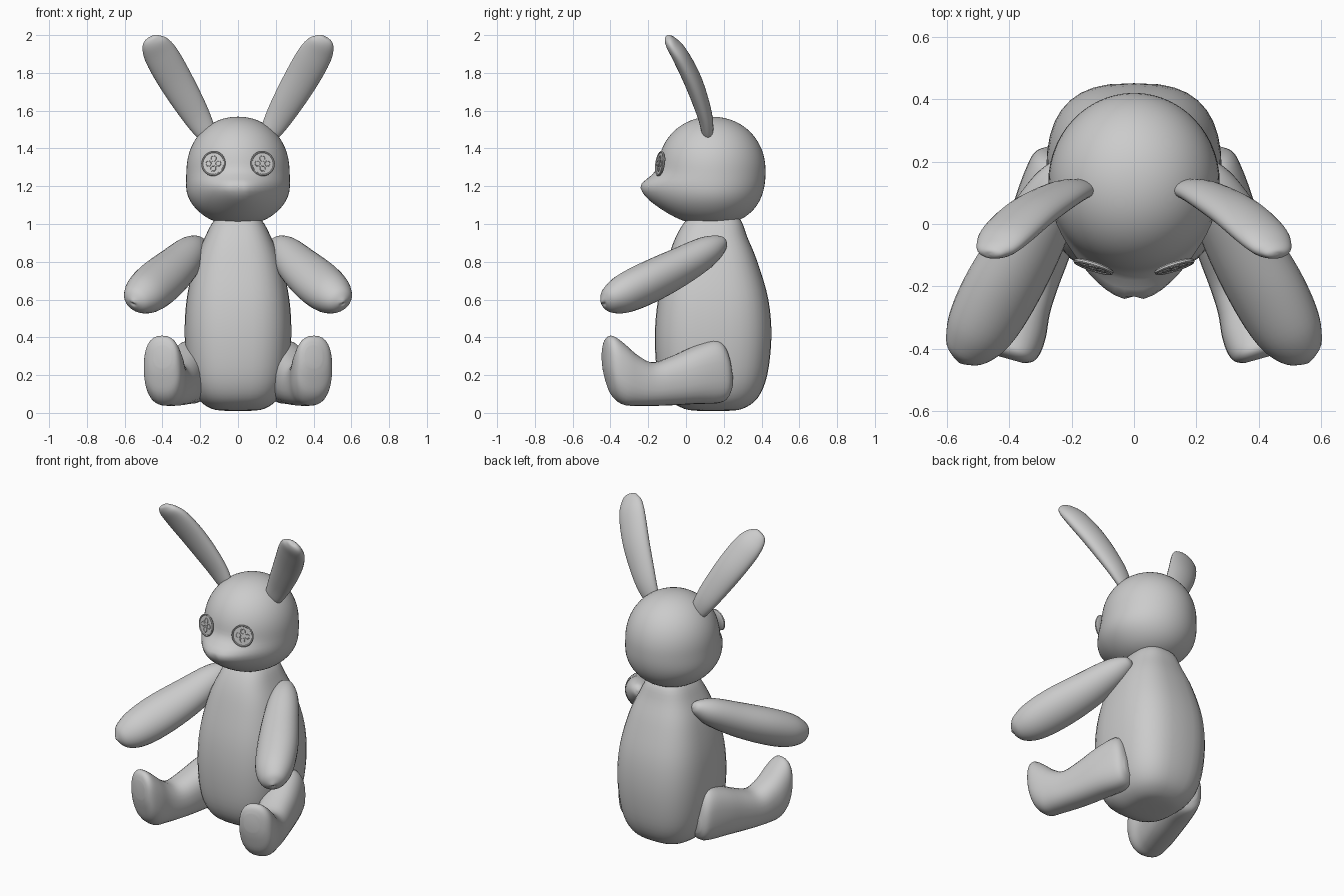
import bpy, bmesh
from math import sin, cos, pi, exp
from mathutils import Vector, Matrix

if "Cube" in bpy.data.objects:
    bpy.data.objects.remove(bpy.data.objects["Cube"])


def finish(name, bm, angle=50):
    bmesh.ops.recalc_face_normals(bm, faces=bm.faces)
    mesh = bpy.data.meshes.new(name)
    bm.to_mesh(mesh)
    bm.free()
    ob = bpy.data.objects.new(name, mesh)
    bpy.context.collection.objects.link(ob)
    bpy.ops.object.select_all(action='DESELECT')
    ob.select_set(True)
    bpy.context.view_layer.objects.active = ob
    bpy.ops.object.shade_smooth_by_angle(angle=angle * pi / 180)
    return ob


def spline(rows, steps):
    """Catmull-Rom interpolation of equal-length rows of numbers."""
    out = []
    for i in range(len(rows) - 1):
        p0, p1 = rows[max(i - 1, 0)], rows[i]
        p2, p3 = rows[i + 1], rows[min(i + 2, len(rows) - 1)]
        for k in range(steps):
            t = k / steps
            out.append([0.5 * (2 * b + (c - a) * t + (2 * a - 5 * b + 4 * c - d) * t * t
                               + (3 * b - a - 3 * c + d) * t ** 3)
                        for a, b, c, d in zip(p0, p1, p2, p3)])
    out.append(list(rows[-1]))
    return out


def loft(name, rings, power=2.0, side=1, n=28):
    """Skin of (super)elliptical rings, each a (centre, u, v) of vectors."""
    bm = bmesh.new()
    loops = []
    for c, u, v in rings:
        loop = []
        for i in range(n):
            a = 2 * pi * i / n
            ca, sa = cos(a), sin(a)
            p = c + u * (abs(ca) ** (2 / power) * (1 if ca > 0 else -1)) \
                  + v * (abs(sa) ** (2 / power) * (1 if sa > 0 else -1))
            loop.append(bm.verts.new((p.x * side, p.y, p.z)))
        loops.append(loop)
    for a, b in zip(loops, loops[1:]):
        for i in range(n):
            j = (i + 1) % n
            bm.faces.new((a[i], a[j], b[j], b[i]))
    bm.faces.new(loops[0])
    bm.faces.new(loops[-1])
    return finish(name, bm, 80)


def limb(name, path, wide, side):
    """Path rows: x, y, z, half width (along wide), half thickness."""
    rows = spline(path, 5)
    pts = [Vector(r[:3]) for r in rows]
    rings = []
    for i, r in enumerate(rows):
        t = (pts[min(i + 1, len(pts) - 1)] - pts[max(i - 1, 0)]).normalized()
        u = (wide - t * wide.dot(t)).normalized()
        rings.append((pts[i], u * r[3], t.cross(u) * r[4]))
    return loft(name, rings, 2.0, side)


# Body: z, half width, front y, back y
body = [(0.01, 0.05, 0.08, 0.21), (0.022, 0.14, -0.01, 0.3), (0.08, 0.215, -0.10, 0.38),
        (0.2, 0.262, -0.15, 0.43), (0.4, 0.282, -0.165, 0.452), (0.6, 0.272, -0.148, 0.436),
        (0.8, 0.228, -0.10, 0.378), (0.93, 0.175, -0.055, 0.325), (1.02, 0.125, 0.0, 0.29),
        (1.07, 0.05, 0.06, 0.23)]
loft("body", [(Vector((0, (f + b) / 2, z)), Vector((w, 0, 0)), Vector((0, (b - f) / 2, 0)))
              for z, w, f, b in spline(body, 4)], 2.75, n=36)

# Head: rounded-square ball with full cheeks and a pulled-out muzzle
bm = bmesh.new()
bmesh.ops.create_uvsphere(bm, u_segments=56, v_segments=40, radius=1)
for v in bm.verts:
    depth = min(1, max(0, -v.co.y * 2.5))
    p = 2.4 if v.co.z < 0 else 2.08
    flat = (v.co.x ** 2 + v.co.y ** 2) ** 0.5
    v.co /= (flat ** p + abs(v.co.z) ** p) ** (1 / p)
    x, y, z = v.co.x * 0.272, v.co.y * 0.285 + 0.136, v.co.z * 0.286 + 1.282
    x *= 1 + 0.05 * exp(-((z - 1.14) / 0.09) ** 2)
    s = 0.06 if z > 1.195 else 0.125
    y -= 0.103 * depth * exp(-(abs(x) / 0.19) ** 2.2 - ((z - 1.195) / s) ** 2)
    # nose crease
    y += 0.012 * depth * exp(-(x / 0.012) ** 2 - ((z - 1.19) / 0.03) ** 2)
    v.co = (x, y, z)
finish("head", bm, 80)

ear = [(0.155, 0.118, 1.455, 0.02, 0.012), (0.165, 0.115, 1.475, 0.05, 0.028),
       (0.225, 0.098, 1.58, 0.074, 0.04), (0.325, 0.04, 1.75, 0.09, 0.048),
       (0.405, -0.03, 1.89, 0.09, 0.044), (0.442, -0.076, 1.955, 0.07, 0.033),
       (0.455, -0.096, 1.985, 0.037, 0.018), (0.458, -0.1, 1.991, 0.005, 0.003)]
arm = [(0.195, 0.21, 0.91, 0.006, 0.006), (0.205, 0.19, 0.90, 0.045, 0.04),
       (0.25, 0.11, 0.855, 0.087, 0.08), (0.33, -0.04, 0.77, 0.115, 0.1),
       (0.42, -0.2, 0.69, 0.128, 0.108), (0.49, -0.33, 0.63, 0.116, 0.1),
       (0.535, -0.405, 0.598, 0.08, 0.068), (0.553, -0.434, 0.585, 0.034, 0.028),
       (0.556, -0.438, 0.582, 0.004, 0.004)]
# Leg: y, centre x, half width, bottom z, top z
leg = [(0.235, 0.225, 0.05, 0.12, 0.22), (0.21, 0.23, 0.085, 0.07, 0.33),
       (0.16, 0.243, 0.1, 0.05, 0.385), (0.05, 0.275, 0.108, 0.047, 0.355),
       (-0.08, 0.313, 0.105, 0.04, 0.298), (-0.18, 0.345, 0.1, 0.037, 0.268),
       (-0.26, 0.37, 0.1, 0.037, 0.305), (-0.335, 0.388, 0.105, 0.045, 0.37),
       (-0.39, 0.4, 0.098, 0.095, 0.408), (-0.42, 0.403, 0.078, 0.18, 0.395),
       (-0.434, 0.4, 0.045, 0.24, 0.355)]

for side, tag in ((1, "left"), (-1, "right")):
    limb("ear_" + tag, ear, Vector((0.88, 0.1, -0.45)), side)
    limb("arm_" + tag, arm, Vector((0.75, 0.3, 0.5)), side)
    loft("leg_" + tag, [(Vector((x, y, (a + b) / 2)), Vector((w, w * 0.28, 0)),
                         Vector((0, 0, (b - a) / 2))) for y, x, w, a, b in spline(leg, 4)],
         2.4, side)

    # Button eye: rimmed disc lathed around its axis, with four ringed holes
    bm = bmesh.new()

    def lathe(profile, cx, cy, n):
        start = [bm.verts.new((cx + r, cy, h)) for r, h in profile]
        edges = [bm.edges.new(p) for p in zip(start, start[1:])]
        bmesh.ops.spin(bm, geom=start + edges, cent=(cx, cy, 0), axis=(0, 0, 1),
                       angle=2 * pi, steps=n, use_merge=True)

    lathe([(0.001, -0.008), (0.06, -0.008), (0.066, -0.003), (0.067, 0.003),
           (0.063, 0.007), (0.059, 0.006), (0.057, 0.003), (0.001, 0.004)], 0, 0, 32)
    for k in range(4):
        a = k * pi / 2
        lathe([(0.017, 0.003), (0.016, 0.0065), (0.013, 0.0065), (0.012, 0.0045),
               (0.001, 0.0045)], 0.027 * cos(a), 0.027 * sin(a), 14)
    normal = Vector((0.3 * side, -0.94, 0.14)).normalized()
    right = Vector((0, 0, 1)).cross(normal).normalized()
    up = normal.cross(right)
    m = Matrix((right, up, normal)).transposed().to_4x4()
    m.translation = Vector((0.13 * side, -0.137, 1.32))
    bmesh.ops.transform(bm, matrix=m, verts=bm.verts)
    bmesh.ops.remove_doubles(bm, verts=bm.verts, dist=0.0003)
    finish("button_eye_" + tag, bm, 40)
